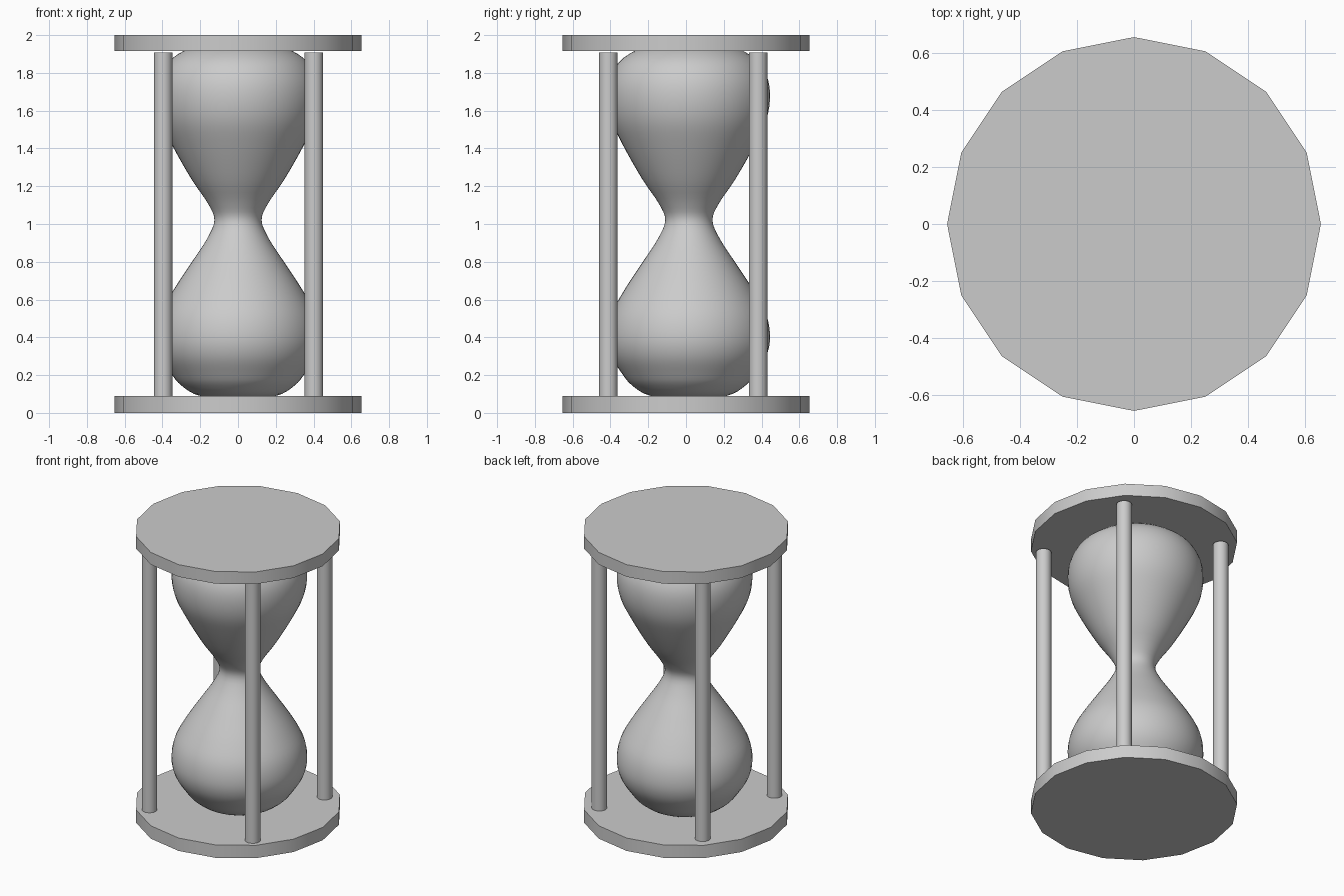
import bpy, bmesh, math
from mathutils import Vector

cube = bpy.data.objects.get("Cube")
if cube:
    bpy.data.objects.remove(cube, do_unlink=True)

grey = bpy.data.materials.new("plain grey")
grey.use_nodes = True
colour = (0.6, 0.6, 0.6, 1)
grey.diffuse_color = colour
grey.node_tree.nodes["Principled BSDF"].inputs["Base Color"].default_value = colour


def finish(obj, name, angle):
    obj.name = obj.data.name = name
    obj.data.materials.append(grey)
    bpy.ops.object.select_all(action="DESELECT")
    obj.select_set(True)
    bpy.context.view_layer.objects.active = obj
    bpy.ops.object.shade_smooth_by_angle(angle=math.radians(angle))


def cylinder(name, sides, radius, x, y, bottom, top):
    bpy.ops.mesh.primitive_cylinder_add(
        vertices=sides, radius=radius, depth=top - bottom,
        location=(x, y, (bottom + top) / 2))
    finish(bpy.context.object, name, 35)


def smooth_profile(points, steps):
    """Catmull-Rom curve through (radius, height) points."""
    p = [Vector(q) for q in points]
    p = [p[0]] + p + [p[-1]]
    out = []
    for a, b, c, d in zip(p, p[1:], p[2:], p[3:]):
        for i in range(steps):
            t = i / steps
            out.append(0.5 * (2 * b + (c - a) * t + (2 * a - 5 * b + 4 * c - d) * t ** 2
                              + (3 * b - a - 3 * c + d) * t ** 3))
    return out + [p[-1]]


# End plates
cylinder("bottom_plate", 16, 0.655, 0, 0, 0, 0.09)
cylinder("top_plate", 16, 0.655, 0, 0, 1.915, 2)

# Four posts
for side, x in (("left", 0.402), ("right", -0.396)):
    for end, y in (("front", -0.411), ("back", 0.382)):
        cylinder(f"{end}_{side}_post", 24, 0.049, x, y, 0.085, 1.907)

# Glass bulb, turned from a smooth profile
profile = [(0, 0.075), (0.2, 0.09), (0.3, 0.145), (0.355, 0.21), (0.41, 0.3),
           (0.43, 0.4), (0.41, 0.52), (0.345, 0.645), (0.25, 0.79),
           (0.165, 0.92), (0.125, 1.02), (0.16, 1.11), (0.245, 1.235),
           (0.345, 1.41), (0.41, 1.55), (0.43, 1.68), (0.41, 1.79),
           (0.345, 1.88), (0.2, 1.95), (0, 1.96)]
bm = bmesh.new()
verts = [bm.verts.new((max(q.x, 0), 0, q.y)) for q in smooth_profile(profile, 4)]
edges = [bm.edges.new(pair) for pair in zip(verts, verts[1:])]
bmesh.ops.spin(bm, geom=verts + edges, cent=(0, 0, 0), axis=(0, 0, 1),
               angle=math.tau, steps=48, use_merge=True)
bmesh.ops.remove_doubles(bm, verts=bm.verts, dist=0.0005)
bmesh.ops.recalc_face_normals(bm, faces=bm.faces)
mesh = bpy.data.meshes.new("glass_bulb")
bm.to_mesh(mesh)
bm.free()
bulb = bpy.data.objects.new("glass_bulb", mesh)
bulb.location.y = 0.015
bpy.context.collection.objects.link(bulb)
finish(bulb, "glass_bulb", 60)
